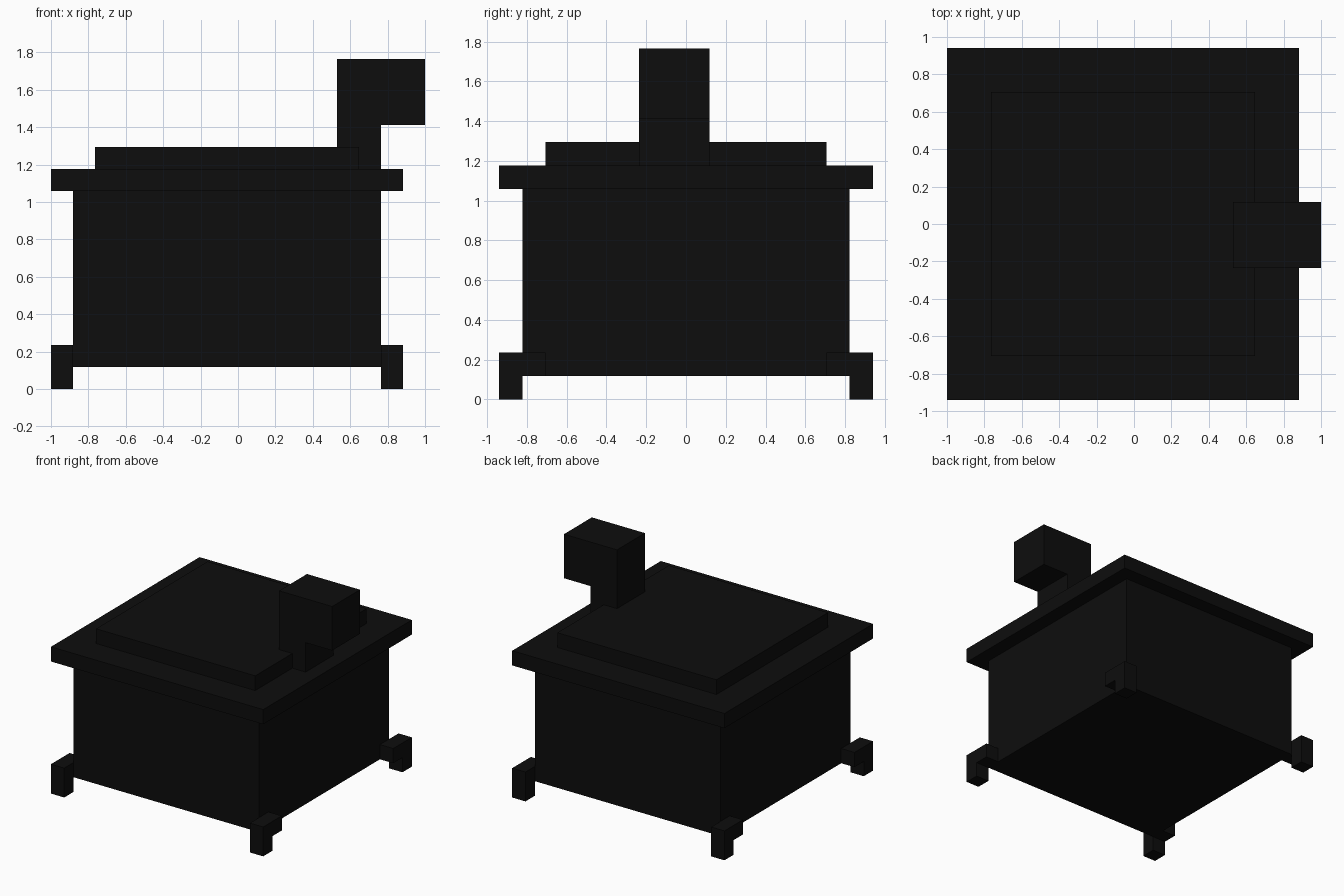
import bpy
import bmesh
from mathutils import Vector

cube = bpy.data.objects.get("Cube")
if cube:
    bpy.data.objects.remove(cube, do_unlink=True)

U = 2 / 17               # one block of the modelling grid
CENTRE_X = -U / 2        # the body sits left of centre, as the flue overhangs

iron = bpy.data.materials.new("black iron")
iron.use_nodes = True
colour = (0.004, 0.004, 0.004, 1)
iron.diffuse_color = colour
iron.node_tree.nodes["Principled BSDF"].inputs["Base Color"].default_value = colour


def finish(name, bm):
    bmesh.ops.recalc_face_normals(bm, faces=bm.faces[:])
    mesh = bpy.data.meshes.new(name)
    bm.to_mesh(mesh)
    bm.free()
    mesh.materials.append(iron)
    obj = bpy.data.objects.new(name, mesh)
    bpy.context.collection.objects.link(obj)
    return obj


def slab(name, half_x, half_y, bottom, top):
    """Box centred on the body, measured in blocks."""
    bm = bmesh.new()
    bmesh.ops.create_cube(bm, size=1)
    bmesh.ops.scale(bm, verts=bm.verts, vec=Vector((2 * half_x, 2 * half_y, top - bottom)) * U)
    bmesh.ops.translate(bm, verts=bm.verts, vec=(CENTRE_X, 0, (bottom + top) / 2 * U))
    return finish(name, bm)


def extrude_profile(name, points, direction):
    """Fill a flat outline and extrude it, measured in blocks."""
    bm = bmesh.new()
    face = bm.faces.new([bm.verts.new(Vector(p) * U) for p in points])
    moved = bmesh.ops.extrude_face_region(bm, geom=[face], use_keep_orig=True)["geom"]
    verts = [g for g in moved if isinstance(g, bmesh.types.BMVert)]
    bmesh.ops.translate(bm, verts=verts, vec=Vector(direction) * U)
    return finish(name, bm)


# Stove body with overhanging top plate and raised lid
slab("body", 7, 7, 1, 9)
slab("top_plate", 8, 8, 9, 10)
slab("lid", 6, 6, 10, 11)

# Flue: upright pipe with a wider head overhanging to one side
flue = [(4.5, 10), (6.5, 10), (6.5, 12), (8.5, 12), (8.5, 15), (4.5, 15)]
extrude_profile("flue", [(x, -2, z) for x, z in flue], (0, 3, 0))

# Feet: corner legs with a bracket running back along the body side
foot = [(8, 0), (8, 2), (6, 2), (6, 1), (7, 1), (7, 0)]
for side, sx in (("left", 1), ("right", -1)):
    for end, sy in (("front", -1), ("back", 1)):
        extrude_profile(f"{end}_{side}_foot",
                        [(sx * 7 - 0.5, sy * y, z) for y, z in foot], (sx, 0, 0))
